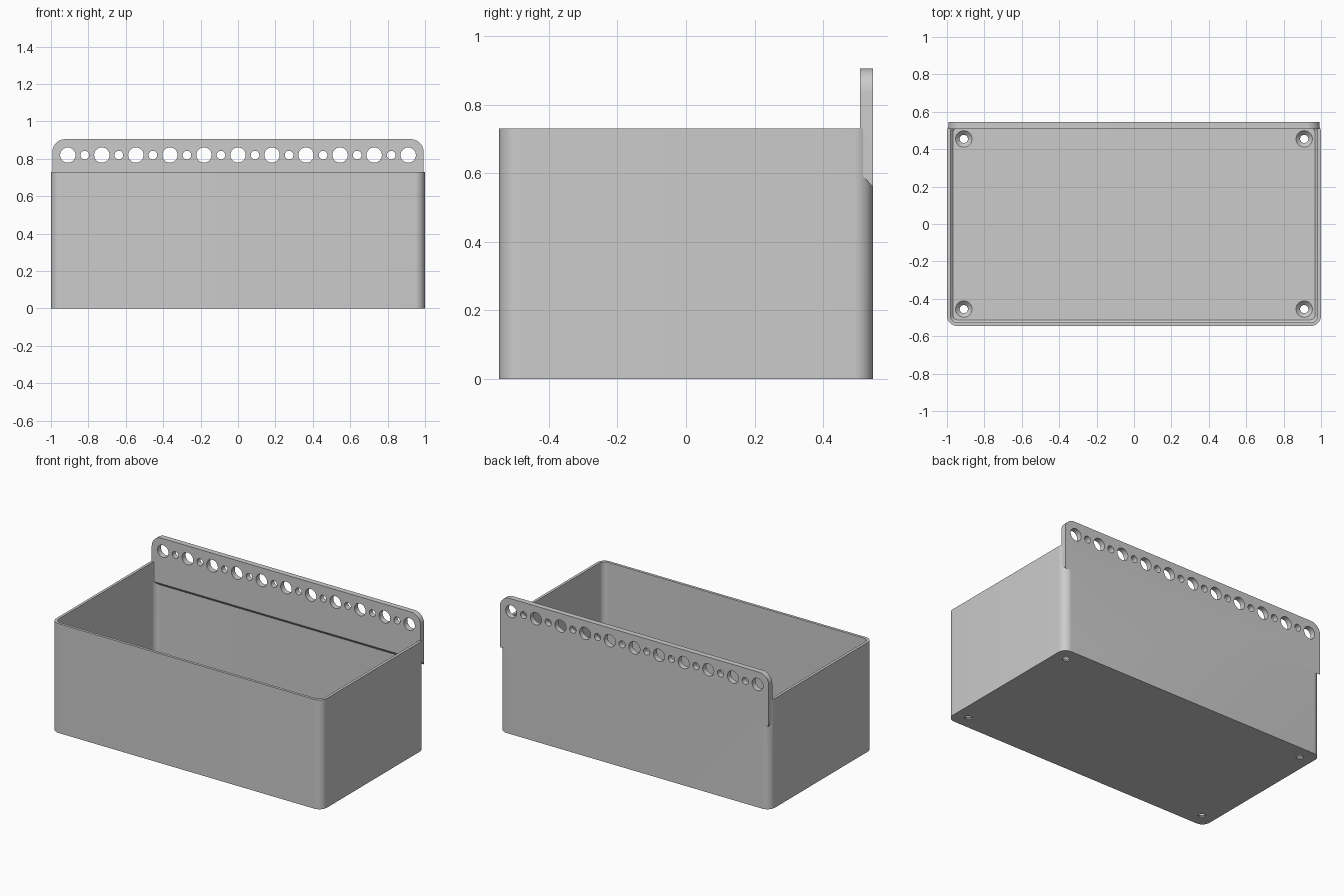
import bpy
import bmesh
from math import pi, cos, sin, radians

if "Cube" in bpy.data.objects:
    bpy.data.objects.remove(bpy.data.objects["Cube"])

HALF_X, HALF_Y, HEIGHT = 1.0, 0.545, 0.73
WALL, FLOOR, FILLET = 0.018, 0.03, 0.015
PLATE_FRONT, PLATE_TOP = 0.508, 0.905

grey = bpy.data.materials.new("plain grey")
grey.use_nodes = True
grey.diffuse_color = (0.6, 0.6, 0.6, 1)
grey.node_tree.nodes["Principled BSDF"].inputs["Base Color"].default_value = (0.6, 0.6, 0.6, 1)


def rounded_rect(hx, hy, r, steps=10):
    """Counter-clockwise outline of a rectangle with round corners."""
    points = []
    for i, (sx, sy) in enumerate([(1, 1), (-1, 1), (-1, -1), (1, -1)]):
        for k in range(steps + 1):
            a = (i + k / steps) * pi / 2
            points.append((sx * (hx - r) + r * cos(a), sy * (hy - r) + r * sin(a)))
    return points


def circle(x, y, r, n=32):
    return [(x + r * cos(2 * pi * i / n), y + r * sin(2 * pi * i / n)) for i in range(n)]


def loft(name, loops):
    """Closed solid through loops of equal point count."""
    bm = bmesh.new()
    rings = [[bm.verts.new(p) for p in loop] for loop in loops]
    for low, high in zip(rings, rings[1:]):
        for i in range(len(low)):
            j = (i + 1) % len(low)
            bm.faces.new((low[i], low[j], high[j], high[i]))
    bm.faces.new(rings[0])
    bm.faces.new(rings[-1])
    bmesh.ops.recalc_face_normals(bm, faces=bm.faces)
    mesh = bpy.data.meshes.new(name)
    bm.to_mesh(mesh)
    bm.free()
    mesh.materials.append(grey)
    obj = bpy.data.objects.new(name, mesh)
    bpy.context.collection.objects.link(obj)
    return obj


def at_z(points, z):
    return [(x, y, z) for x, y in points]


def combine(target, tool, operation):
    """Apply a boolean and remove the tool."""
    mod = target.modifiers.new(operation.lower(), "BOOLEAN")
    mod.operation, mod.solver, mod.object = operation, "EXACT", tool
    bpy.context.view_layer.objects.active = target
    bpy.ops.object.modifier_apply(modifier=mod.name)
    bpy.data.objects.remove(tool)


# Open box with a small bevel where walls meet the floor
outer = rounded_rect(HALF_X, HALF_Y, 0.055)
inner = rounded_rect(HALF_X - WALL, HALF_Y - WALL, 0.037)
floor = rounded_rect(HALF_X - WALL - FILLET, HALF_Y - WALL - FILLET, 0.022)
box = loft("storage_box", [at_z(outer, 0), at_z(outer, HEIGHT)])
cavity = loft("cavity", [at_z(floor, FLOOR), at_z(inner, FLOOR + FILLET), at_z(inner, 1)])
combine(box, cavity, "DIFFERENCE")

# Back hanging plate with round top corners and a sloping underside
plate_x, plate_r = 0.993, 0.07
arc = [(plate_x - plate_r + plate_r * cos(a), PLATE_TOP - plate_r + plate_r * sin(a))
       for a in [i * pi / 20 for i in range(11)]]
top_edge = arc + [(-x, z) for x, z in reversed(arc)]


def plate_loop(y, bottom):
    return [(x, y, z) for x, z in [(plate_x, bottom)] + top_edge + [(-plate_x, bottom)]]


plate = loft("hanging_plate", [plate_loop(PLATE_FRONT, 0.6), plate_loop(HALF_Y, 0.56)])
combine(box, plate, "UNION")

# Row of alternating large and small holes through the plate
for i in range(21):
    radius = 0.041 if i % 2 == 0 else 0.023
    ring = circle((i - 10) * 0.091, 0.82, radius)
    hole = loft("plate_hole", [[(x, y, z) for x, z in ring] for y in (0.4, 0.7)])
    combine(box, hole, "DIFFERENCE")

# Countersunk screw holes in the floor corners
for x in (-0.91, 0.91):
    for y in (-0.455, 0.455):
        levels = [(0.022, -0.1), (0.022, 0.008), (0.044, FLOOR), (0.044, FLOOR + 0.02)]
        screw = loft("screw_hole", [at_z(circle(x, y, r), z) for r, z in levels])
        combine(box, screw, "DIFFERENCE")

# Smooth the round surfaces and keep the edges sharp
bpy.ops.object.select_all(action="DESELECT")
box.select_set(True)
bpy.context.view_layer.objects.active = box
bpy.ops.object.shade_smooth_by_angle(angle=radians(30))
